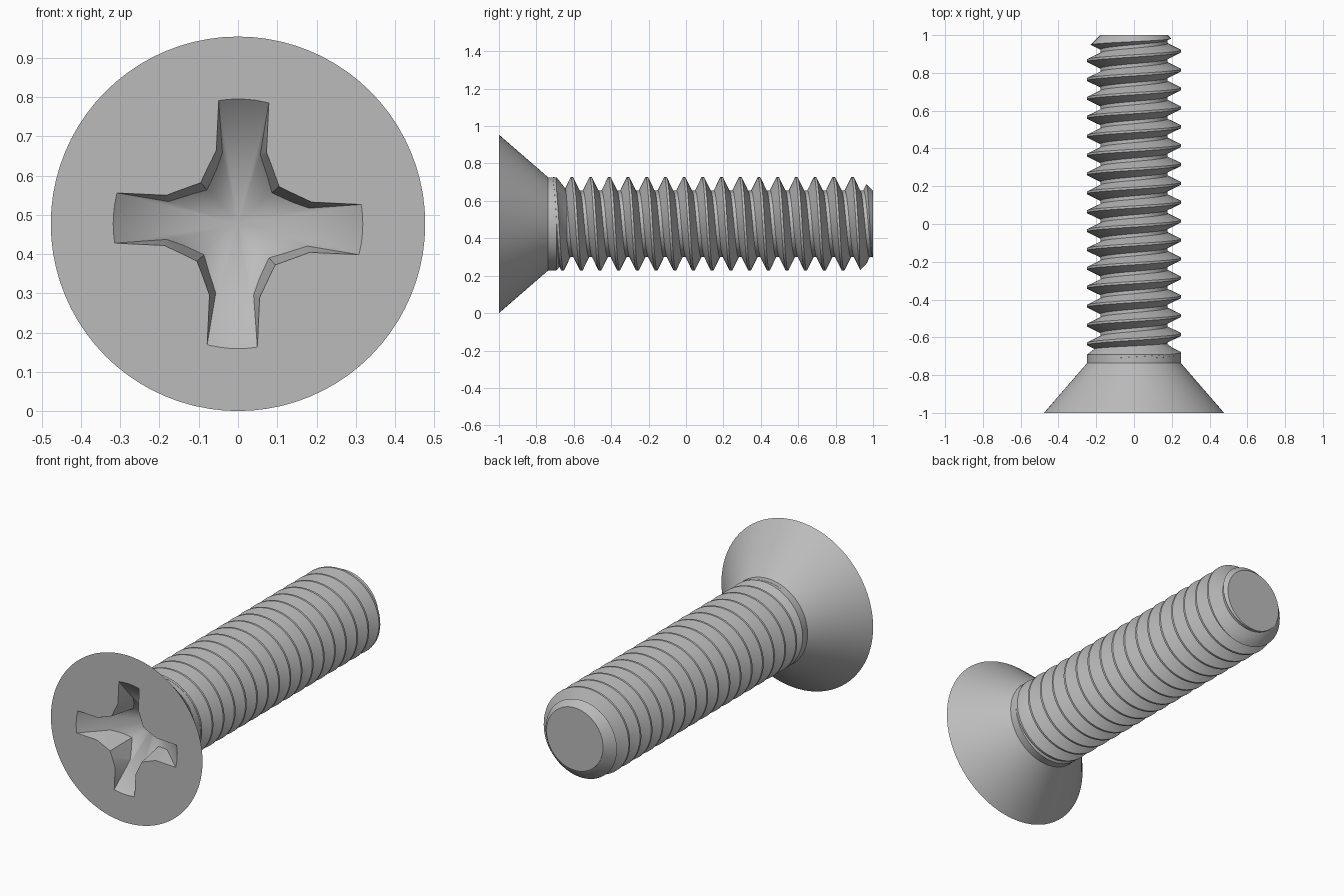
import bpy, bmesh
from math import sin, cos, pi, radians

if "Cube" in bpy.data.objects:
    bpy.data.objects.remove(bpy.data.objects["Cube"])

AXIS_Z = 0.477          # height of the screw axis
SIDES = 80
PITCH = 0.1
MAJOR, MINOR = 0.25, 0.178

steel = bpy.data.materials.new("grey_steel")
steel.use_nodes = True
steel.diffuse_color = (0.5, 0.5, 0.5, 1)
steel.node_tree.nodes["Principled BSDF"].inputs["Base Color"].default_value = (0.5, 0.5, 0.5, 1)


def finish(name, bm):
    bmesh.ops.remove_doubles(bm, verts=bm.verts, dist=1e-5)
    bmesh.ops.recalc_face_normals(bm, faces=bm.faces)
    mesh = bpy.data.meshes.new(name)
    bm.to_mesh(mesh)
    bm.free()
    mesh.materials.append(steel)
    obj = bpy.data.objects.new(name, mesh)
    bpy.context.collection.objects.link(obj)
    return obj


def loft(name, rings):
    """Closed solid through rings of (x, z) points, each at its own y."""
    bm = bmesh.new()
    loops = [[bm.verts.new((x, y, z + AXIS_Z)) for x, z in pts] for y, pts in rings]
    for a, b in zip(loops, loops[1:]):
        for j in range(len(a)):
            k = (j + 1) % len(a)
            bm.faces.new((a[j], a[k], b[k], b[j]))
    bm.faces.new(loops[0])
    bm.faces.new(loops[-1])
    return finish(name, bm)


def circle(r):
    return [(r * cos(2 * pi * j / SIDES), r * sin(2 * pi * j / SIDES)) for j in range(SIDES)]


def lathe(name, profile):
    return loft(name, [(y, circle(r)) for y, r in profile])


def boolean(target, tool, operation):
    mod = target.modifiers.new(operation, "BOOLEAN")
    mod.operation, mod.solver, mod.object = operation, "EXACT", tool
    bpy.context.view_layer.objects.active = target
    bpy.ops.object.modifier_apply(modifier=mod.name)
    bpy.data.objects.remove(tool)


def helical_rod(name, first_crest, turns):
    """Right-handed thread: profile rows shifted along y as the angle grows."""
    steps = [(-0.006, MAJOR), (0.006, MAJOR), (0.041, MINOR), (0.059, MINOR)]
    rows = [(first_crest + t * PITCH + dy, r) for t in range(turns) for dy, r in steps]
    n, last = len(steps), SIDES - 1
    bm = bmesh.new()
    grid = []
    for y, r in rows:
        grid.append([bm.verts.new((x, y - PITCH * j / SIDES, z + AXIS_Z))
                     for j, (x, z) in enumerate(circle(r))])
    for i in range(len(rows) - 1):
        for j in range(last):
            bm.faces.new((grid[i][j], grid[i][j + 1], grid[i + 1][j + 1], grid[i + 1][j]))
        if i >= n:
            bm.faces.new((grid[i][last], grid[i - n][0], grid[i + 1 - n][0], grid[i + 1][last]))
    # Fan caps over both stepped ends
    open_edges = [e for e in bm.edges if e.is_boundary]
    middle = (rows[0][0] + rows[-1][0]) / 2
    ends = [bm.verts.new((0, y, AXIS_Z)) for y in (rows[0][0], rows[-1][0] - PITCH)]
    for e in open_edges:
        tip = ends[0] if e.verts[0].co.y < middle else ends[1]
        bm.faces.new((e.verts[0], e.verts[1], tip))
    return finish(name, bm)


def cross_ring(depth):
    """Four-armed outline that narrows with depth."""
    w, a, c = 0.064 - 0.14 * depth, 0.185 - 0.05 * depth, 0.1 - 0.1 * depth
    turn = radians(-2.7)
    pts = []
    for k in range(4):
        s, t = sin(turn - k * pi / 2), cos(turn - k * pi / 2)
        for x, z in ((-w, a), (-w, 0.45), (w, 0.45), (w, a), (c, c)):
            pts.append((x * t - z * s, x * s + z * t))
    return pts


# Threaded shaft, trimmed to length with a chamfered tip
screw = helical_rod("countersunk_screw", 0.915 - 18 * PITCH, 22)
envelope = lathe("shaft_envelope", [(-0.71, 0.3), (0.878, 0.3), (1.0, MINOR)])
boolean(screw, envelope, "INTERSECT")

# Countersunk head with a short collar that runs out into the thread
head = lathe("head", [(-1.0, 0.477), (-0.737, 0.249), (-0.692, 0.249), (-0.63, 0.17)])
boolean(screw, head, "UNION")

# Cross recess with a conical floor
DEPTH = 0.27
recess = loft("recess", [(-1 + d, cross_ring(d)) for d in (-0.05, 0.32)])
floor = lathe("recess_floor", [(-1.05, 0.318 * (1 + 0.05 / DEPTH)), (-1 + DEPTH, 0)])
boolean(recess, floor, "INTERSECT")
boolean(screw, recess, "DIFFERENCE")

bpy.ops.object.select_all(action="DESELECT")
screw.select_set(True)
bpy.context.view_layer.objects.active = screw
bpy.ops.object.shade_smooth_by_angle(angle=radians(25))
